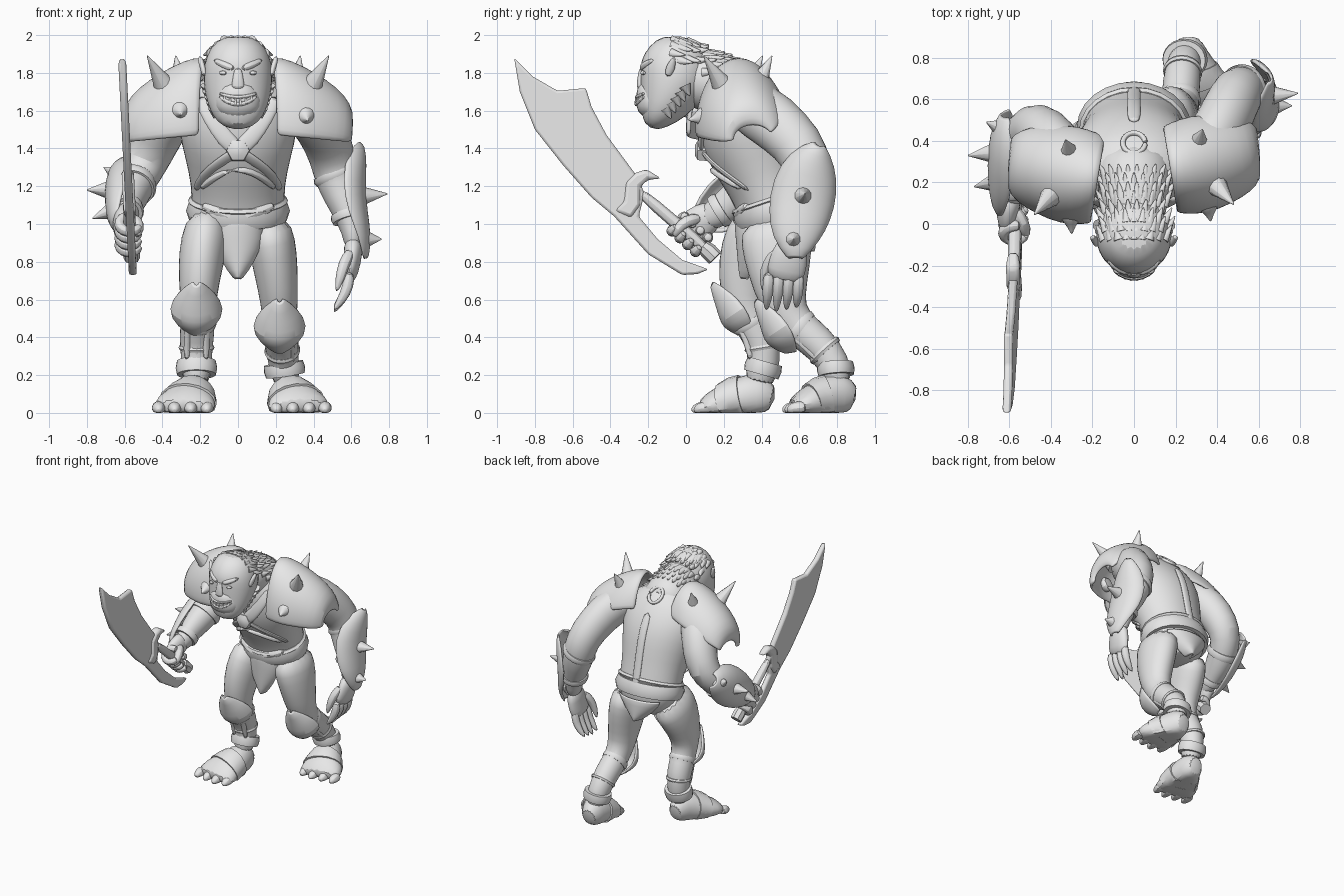
import bpy, bmesh, math
from mathutils import Vector
from mathutils.bvhtree import BVHTree

cube = bpy.data.objects.get("Cube")
if cube:
    bpy.data.objects.remove(cube, do_unlink=True)

grey = bpy.data.materials.new("plain grey")
grey.use_nodes = True
grey.diffuse_color = (0.8, 0.8, 0.8, 1)
for node in grey.node_tree.nodes:
    if node.type == 'BSDF_PRINCIPLED':
        node.inputs["Base Color"].default_value = grey.diffuse_color
parts = []


def finish(name, bm, thick=0, smooth=0):
    bmesh.ops.recalc_face_normals(bm, faces=bm.faces[:])
    mesh = bpy.data.meshes.new(name)
    bm.to_mesh(mesh)
    bm.free()
    mesh.materials.append(grey)
    ob = bpy.data.objects.new(name, mesh)
    bpy.context.collection.objects.link(ob)
    if thick:
        mod = ob.modifiers.new("thickness", 'SOLIDIFY')
        mod.thickness, mod.offset = thick, 0
    if smooth:
        ob.modifiers.new("round", 'SUBSURF').levels = smooth
        ob.modifiers["round"].render_levels = smooth
    parts.append(ob)
    return ob


def loft(name, stations, arc=None, side=(1, 0, 0), thick=0.02, smooth=1, segs=16, sign=1):
    """Rings (x, y, z, half width, half depth) along a path; an arc gives an open shell."""
    bm = bmesh.new()
    path = [Vector(s[:3]) for s in stations]
    start, end = arc or (0, 360)
    rings = []
    for i, (c, s) in enumerate(zip(path, stations)):
        t = (path[min(i + 1, len(path) - 1)] - path[max(i - 1, 0)]).normalized()
        across = Vector(side)
        across = (across - t * across.dot(t)).normalized()
        up = t.cross(across)
        ring = []
        for k in range(segs + 1 if arc else segs):
            ang = math.radians(start + (end - start) * k / segs)
            p = c + across * s[3] * math.cos(ang) + up * s[4] * math.sin(ang)
            ring.append(bm.verts.new((p.x * sign, p.y, max(p.z, 0))))
        rings.append(ring)
    n = len(rings[0])
    for lower, upper in zip(rings, rings[1:]):
        for k in range(n - 1 if arc else n):
            j = (k + 1) % n
            bm.faces.new((lower[k], lower[j], upper[j], upper[k]))
    if not arc:
        bm.faces.new(rings[0])
        bm.faces.new(rings[-1])
    return finish(name, bm, thick if arc else 0, smooth)


def tube(name, points, radii, **kw):
    return loft(name, [(*p, r, r) for p, r in zip(points, radii)], segs=8, **kw)


def band(name, low, high, a, b):
    low, high = Vector(low), Vector(high)
    mid = (low + high) / 2
    loft(name, [(*low, a * .94, b * .94), (*mid, a, b), (*high, a * .94, b * .94)], smooth=0, segs=24)


def spike(name, base, tip, radius=.05):
    base, tip = Vector(base), Vector(tip)
    d = tip - base
    bm = bmesh.new()
    bmesh.ops.create_cone(bm, cap_ends=True, segments=10, radius1=radius, radius2=.003, depth=d.length * 1.3)
    turn = d.to_track_quat('Z', 'Y')
    for v in bm.verts:
        v.co = turn @ v.co + base + d * .35
    finish(name, bm)


def plate(name, outline, thick):
    """Flat shape in the side plane, leaning slightly with the weapon."""
    bm = bmesh.new()
    layers = [[bm.verts.new((-.58 - .05 * (z - 1.2) + dx, y, z)) for y, z in outline] for dx in (-thick / 2, thick / 2)]
    for layer in layers:
        bm.faces.new(layer)
    for k in range(len(outline)):
        j = (k + 1) % len(outline)
        bm.faces.new((layers[0][k], layers[0][j], layers[1][j], layers[1][k]))
    ob = finish(name, bm)
    mod = ob.modifiers.new("edge", 'BEVEL')
    mod.width, mod.segments = thick * .3, 2


def surface(ob):
    return BVHTree.FromPolygons([v.co for v in ob.data.vertices], [p.vertices for p in ob.data.polygons])


def strap(name, points, tree, a, b, facing=-1):
    path = []
    for x, z in points:
        hit = tree.ray_cast(Vector((x, 2 * facing, z)), Vector((0, -facing, 0)))[0]
        path.append((x, hit.y if hit else .3, z, a, b))
    loft(name, path, segs=8)


# Torso with belt, straps and cloth flaps
torso = loft("torso", [(0, .5, .86, .13, .1), (0, .49, .97, .23, .18), (0, .47, 1.08, .255, .2),
                       (0, .43, 1.2, .25, .205), (0, .37, 1.35, .285, .24), (0, .31, 1.5, .325, .255),
                       (0, .26, 1.65, .32, .21), (0, .2, 1.8, .18, .14)])
tree = surface(torso)
band("belt", (0, .48, 1.02), (0, .455, 1.12), .275, .225)
band("belt_trim", (0, .455, 1.11), (0, .445, 1.14), .265, .22)
for sign in (-1, 1):
    strap("chest_strap", [(sign * x, z) for x, z in ((.2, 1.68), (.14, 1.56), (.07, 1.45), (0, 1.39))], tree, .05, .018)
    strap("belly_strap", [(sign * x, z) for x, z in ((0, 1.39), (.09, 1.33), (.18, 1.26), (.22, 1.17))], tree, .035, .015)
    strap("belt_dip", [(sign * x, z) for x, z in ((0, 1.03), (.1, 1.06), (.2, 1.1))], tree, .035, .035)
strap("belly_plate_rim", [(x, 1.29 - 2.6 * x * x) for x in (-.2, -.14, -.07, 0, .07, .14, .2)], tree, .02, .02)
hit = tree.ray_cast(Vector((0, -2, 1.39)), Vector((0, 1, 0)))[0]
loft("medallion", [(0, hit.y + dy, 1.39, r, r) for dy, r in ((.03, .065), (-.02, .06), (-.035, .03))], segs=6, smooth=0)
loft("front_flap", [(0, .38, 1.03, .13, .12), (0, .37, .92, .14, .1), (0, .36, .8, .09, .08), (0, .35, .7, .012, .06)],
     arc=(15, 165), thick=.015)
loft("rear_flap", [(0, .56, 1.03, .2, .12), (0, .57, .93, .13, .11), (0, .58, .84, .01, .1)], arc=(195, 345), thick=.015)
strap("spine_band", [(0, z) for z in (1.12, 1.25, 1.4, 1.55, 1.68)], tree, .035, .015, facing=1)
turns = [i * math.tau / 16 for i in range(17)]
tube("collar_ring", [(.055 * math.cos(a), .39 + .05 * math.sin(a), 1.78 - .045 * math.sin(a)) for a in turns],
     [.014] * 17, side=(0, .65, .75))

# Neck and head
neck = loft("neck", [(0, .34, 1.66, .2, .17), (0, .22, 1.72, .185, .17), (0, .1, 1.77, .165, .17), (0, -.02, 1.8, .15, .15)])
head = loft("head", [(0, -.19, 1.51, .05, .03), (0, -.17, 1.55, .12, .08), (0, -.12, 1.63, .165, .14),
                     (0, -.06, 1.75, .19, .195), (0, -.045, 1.85, .185, .2), (0, -.045, 1.94, .15, .155),
                     (0, -.04, 1.995, .08, .08)])
covers = (surface(head), surface(neck))
loft("muzzle", [(0, -.17, 1.56, .09, .07), (0, -.17, 1.62, .13, .1), (0, -.165, 1.69, .125, .1), (0, -.16, 1.76, .08, .09)])
loft("nose", [(0, -.235, 1.83, .02, .012), (0, -.243, 1.77, .028, .015), (0, -.247, 1.73, .036, .018), (0, -.23, 1.71, .03, .02)])


def lip(name, base, curve, r):
    xs = (-.1, -.07, -.035, 0, .035, .07, .1)
    tube(name, [(x, -.264 + 4.5 * x * x, base + curve * x * x) for x in xs], [r] * 7, side=(0, 0, 1))


lip("upper_lip", 1.672, 2, .01)
lip("lower_lip", 1.632, 4.5, .012)
for x in (-.07, -.042, -.014, .014, .042, .07):
    y = -.266 + 4.5 * x * x
    spike("tooth", (x, y, 1.64 + 4 * x * x), (x, y, 1.67 + 3 * x * x), .009)
for s in (-1, 1):
    tube("brow", [(s * x, y, z) for x, y, z in ((.015, -.235, 1.82), (.07, -.22, 1.84), (.13, -.17, 1.87))],
         (.018, .024, .014), side=(0, 0, 1))
    tube("eye", [(s * x, y, 1.8) for x, y in ((.06, -.235), (.08, -.23), (.1, -.218))], (.008, .016, .008), side=(0, 0, 1))
    loft("ear", [(s * x, y, z, .015, b) for x, y, z, b in ((.175, -.1, 1.78, .015), (.187, -.08, 1.83, .03),
                                                          (.205, -.06, 1.89, .004))])
# Flat shaggy scales over the crown and nape
for row in range(8):
    for k in range(9):
        x = (k - 4) * .038 + (row % 2) * .012
        y = -.06 + row * .042
        hits = [t.ray_cast(Vector((x, y, 3)), Vector((0, 0, -1)))[0] for t in covers]
        tops = [h.z for h in hits if h]
        if tops:
            base = Vector((x, y, max(tops) - .026))
            spike("hair_tuft", base, base + Vector((x * .2, .055, -.008 if row < 3 else .008)), .026)
for s in (-1, 1):
    for k in range(5):
        base = Vector((s * (.125 + k * .01), -.1 + k * .025, 1.6 + k * .03))
        spike("cheek_tuft", base, base + Vector((s * .002, .02, -.04)), .035)

# Shoulder armour, shared by both sides
knobs = {"left": (1, .015, (.355, .1, 1.57), (.37, .01, 1.55)), "right": (-1, -.035, (-.305, .05, 1.6), (-.3, -.05, 1.58))}
for label, (s, dy, knob, tip) in knobs.items():
    loft(label + "_shoulder_plate", [(x, y + dy, z, a, b) for x, y, z, a, b in (
        (.17, .26, 1.5, .21, .365), (.2, .265, 1.5, .225, .375), (.3, .285, 1.49, .245, .34), (.42, .31, 1.475, .22, .285),
        (.52, .33, 1.46, .185, .22), (.575, .34, 1.45, .14, .15), (.59, .34, 1.45, .1, .07))],
         arc=(24, 185), side=(0, 1, 0), thick=.025, sign=s)
    spike(label + "_shoulder_horn", (s * .39, .18 + dy, 1.73), (s * .48, .08 + dy, 1.89), .075)
    spike(label + "_shoulder_rear_spike", (s * .31, .38 + dy, 1.77), (s * .33, .44 + dy, 1.89), .06)
    tube(label + "_shoulder_knob", [Vector(knob).lerp(Vector(tip), f) for f in (-.4, 0, .3, .6, 1)],
         (.06, .065, .05, .022, .004))

# Arms, forearm guards and spikes
loft("left_arm", [(.26, .26, 1.66, .12, .13), (.38, .39, 1.6, .14, .16), (.45, .53, 1.49, .135, .15), (.5, .64, 1.36, .125, .14),
                  (.53, .64, 1.22, .12, .12), (.58, .6, 1.08, .09, .1), (.61, .58, .95, .055, .075), (.61, .56, .87, .05, .07)])
loft("right_arm", [(-.26, .26, 1.66, .12, .13), (-.37, .35, 1.58, .14, .15), (-.43, .44, 1.45, .13, .14),
                   (-.49, .47, 1.32, .12, .125), (-.54, .41, 1.23, .11, .11), (-.57, .3, 1.15, .1, .115),
                   (-.59, .18, 1.07, .07, .08), (-.59, .09, 1.01, .05, .07)])
loft("left_forearm_guard", [(.645, .71, 1.43, .02, .02), (.58, .67, 1.35, .1, .12), (.55, .63, 1.2, .115, .17),
                            (.58, .6, 1.04, .1, .16), (.64, .58, .92, .06, .12), (.665, .58, .81, .02, .03)], arc=(-90, 90))
loft("right_forearm_guard", [(-.6, .54, 1.3, .04, .04), (-.57, .43, 1.25, .12, .14), (-.58, .27, 1.14, .12, .16),
                             (-.62, .12, 1.04, .07, .11), (-.64, .05, 1, .02, .03)], arc=(90, 270))
for base, tip in (((.67, .62, 1.15), (.79, .63, 1.16)), ((.68, .57, .92), (.76, .57, .92)),
                  ((-.69, .34, 1.18), (-.8, .33, 1.18)), ((-.67, .2, 1.07), (-.77, .18, 1.03)),
                  ((-.64, .46, 1.26), (-.71, .49, 1.3))):
    spike("forearm_spike", base, tip, .06)
band("left_elbow_strap", (.51, .64, 1.29), (.53, .64, 1.25), .13, .13)
band("left_wrist_strap", (.585, .6, 1.06), (.595, .59, 1.02), .1, .105)
band("right_elbow_strap", (-.545, .39, 1.22), (-.555, .35, 1.19), .12, .125)
band("right_wrist_strap", (-.585, .2, 1.085), (-.59, .16, 1.06), .09, .095)

# Open left hand
loft("left_palm", [(.61, .57, .92, .05, .07), (.61, .55, .84, .05, .1), (.595, .53, .75, .045, .105), (.58, .52, .7, .035, .09)])
for k in range(4):
    y = .44 + k * .053
    tube("left_finger", [(.59, y, .75), (.585, y - .005, .67), (.55, y - .01, .6), (.505, y - .015, .53 + .012 * abs(k - 1))],
         (.032, .033, .028, .008))
tube("left_thumb", [(.6, .49, .86), (.56, .43, .79), (.54, .41, .71), (.52, .41, .64)], (.035, .035, .028, .008))

# Right fist gripping the handle
axis = Vector((0, .753, -.659))
out = Vector((0, .659, .753))
grip = Vector((-.575, .02, .945))
loft("right_palm", [(-.595, .16, 1.06, .055, .07), (-.605, .1, 1.03, .06, .09), (-.615, .04, .98, .05, .1), (-.615, 0, .94, .035, .08)])
for k in range(4):
    c = grip + axis * (k - 1.5) * .055
    turns = [math.radians(a) for a in (60, 110, 160, 210, 260, 310, 350)]
    tube("right_finger", [c + (Vector((1, 0, 0)) * math.cos(a) + out * math.sin(a)) * .06 for a in turns],
         (.028, .033, .034, .034, .032, .029, .02), side=axis)
tube("right_thumb", [(-.58, .08, 1.03), (-.53, .0, 1.02), (-.52, -.05, .97), (-.54, -.06, .93)], (.035, .034, .03, .014))

# Sword
tube("sword_handle", [(-.58, -.27, 1.19), (-.575, -.06, 1.01), (-.565, .14, .835)], (.034, .036, .036))
tube("sword_pommel", [(-.567, .09, .88), (-.565, .12, .855), (-.562, .155, .82)], (.038, .046, .044), smooth=0)
plate("sword_blade", [(-.91, 1.88), (-.81, 1.78), (-.68, 1.705), (-.53, 1.72), (-.5, 1.62), (-.42, 1.47), (-.25, 1.24),
                      (-.22, 1.16), (-.25, 1.04), (-.15, .92), (-.02, .81), (.12, .76), (.06, .735), (-.02, .73), (-.2, .84),
                      (-.38, 1.04), (-.5, 1.14), (-.65, 1.31), (-.8, 1.5), (-.88, 1.7)], .042)
plate("sword_guard", [(-.38, 1.07), (-.33, 1.12), (-.32, 1.22), (-.27, 1.27), (-.21, 1.29), (-.13, 1.24), (-.2, 1.235),
                      (-.24, 1.2), (-.24, 1.1), (-.29, 1.03)], .065)

# Legs, knee armour and feet
widths = (.12, .13, .12, .1, .09, .095, .08, .08)
depths = (.18, .195, .17, .125, .1, .1, .085, .09)
legs = {"right": (-1, ((.15, .45, 1.02), (.18, .38, .9), (.2, .33, .77), (.21, .3, .62), (.21, .33, .51), (.22, .4, .4),
                       (.22, .42, .28), (.22, .38, .14)), .47, 1, 0, 0),
        "left": (1, ((.15, .47, 1.02), (.18, .48, .9), (.2, .49, .76), (.22, .51, .58), (.22, .57, .47), (.23, .69, .38),
                     (.24, .79, .27), (.26, .8, .14)), .9, .88, .23, -.09)}
for label, (s, path, heel, length, dy, dz) in legs.items():
    loft(label + "_leg", [(*p, a, b) for p, a, b in zip(path, widths, depths)], sign=s)
    # Knee guard: a pointed shield that wraps round to the side of the joint
    loft(label + "_knee_plate", [(.22, .14 + dy, .7 + dz, .01, .02), (.22, .24 + dy, .64 + dz, .095, .11),
                                 (.22, .315 + dy, .56 + dz, .145, .15), (.22, .35 + dy, .48 + dz, .105, .13),
                                 (.22, .36 + dy, .41 + dz, .012, .05)], arc=(0, 180), sign=s)
    knee, calf, ankle, sole = (Vector((p[0] * s, p[1], p[2])) for p in path[4:])
    band(label + "_knee_strap", knee.lerp(calf, .1), knee.lerp(calf, .4), .1, .11)
    band(label + "_calf_strap", calf.lerp(ankle, .35), calf.lerp(ankle, .55), .095, .1)
    band(label + "_ankle_cuff", ankle.lerp(sole, .05), ankle.lerp(sole, .55), .11, .1)
    for x in (-.05, 0, .05):
        front = Vector((x, -.075, -.01))
        tube(label + "_shin_ridge", [knee + front, calf + front, ankle + front], (.018, .022, .018))
    x = path[-1][0]
    run = [(x + dx, heel - d * length) for dx, d in ((0, 0), (0, .08), (.025, .19), (.06, .3), (.07, .4))]
    sizes = ((.07, .06, .07), (.1, .09, .12), (.075, .125, .12), (.045, .17, .09), (.025, .165, .045))
    loft(label + "_foot", [(*p, *size) for p, size in zip(run, sizes)], sign=s)
    loft(label + "_foot_wrap", [(x + .02, heel - .17 * length, .085, .125, .118), (x + .03, heel - .22 * length, .075, .14, .115),
                                (x + .045, heel - .27 * length, .06, .158, .1)], sign=s, smooth=0)
    for k in range(4):
        tx = x - .055 + k * .085
        ty = heel - .425 * length + .012 * abs(k - 1)
        tube(label + "_toe", [(tx, ty + .09, .028), (tx, ty + .03, .024), (tx, ty, .018), (tx, ty - .015, .008)],
             (.044, .04, .028, .01), sign=s)

bpy.ops.object.select_all(action='DESELECT')
for ob in parts:
    ob.select_set(True)
bpy.context.view_layer.objects.active = parts[0]
bpy.ops.object.shade_smooth_by_angle(angle=math.radians(40))
